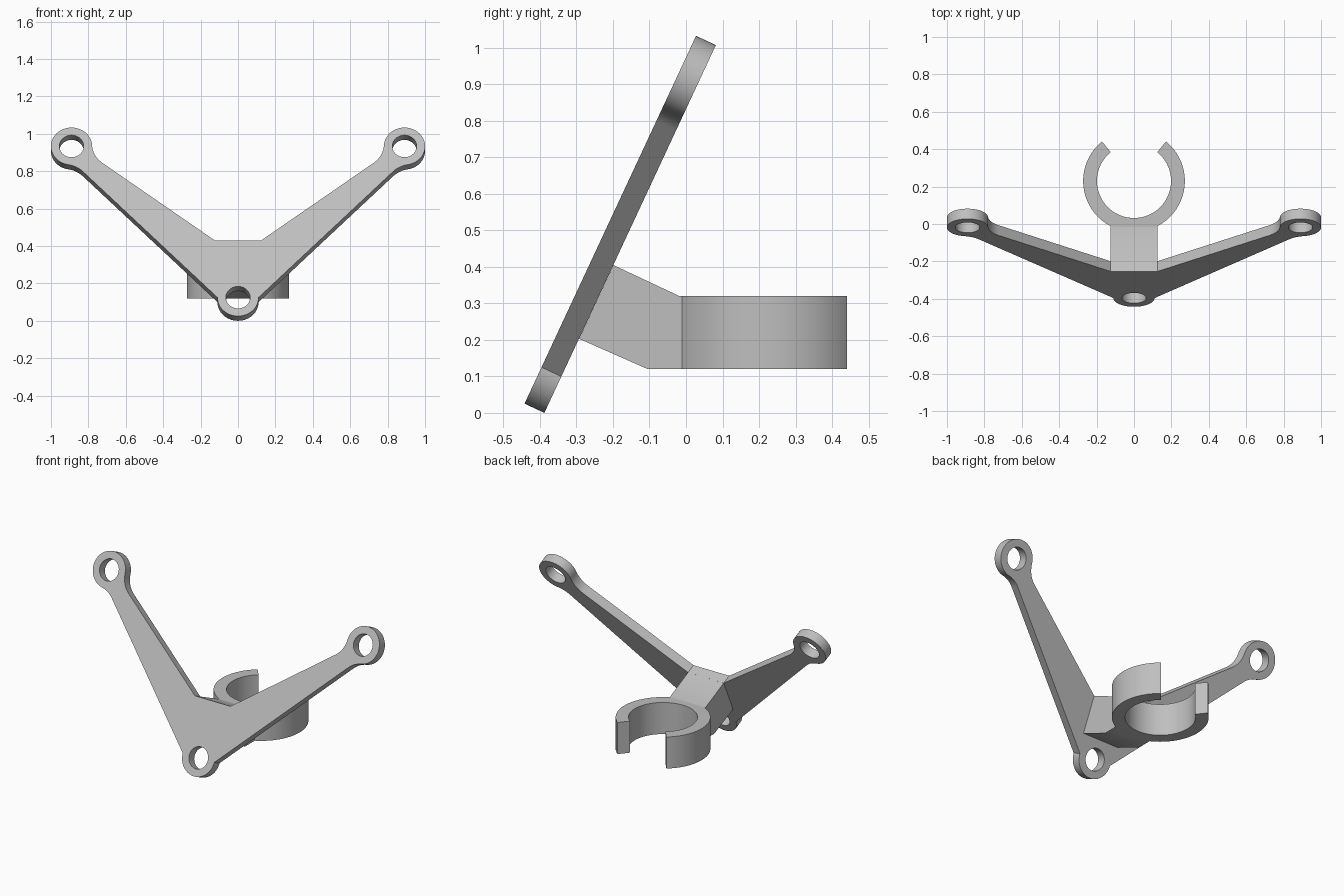
import bpy, bmesh, math
from math import sin, cos, pi, radians
from mathutils import Matrix, Vector

cube = bpy.data.objects.get("Cube")
if cube:
    bpy.data.objects.remove(cube, do_unlink=True)

grey = bpy.data.materials.new("light_grey")
grey.use_nodes = True
colour = (0.52, 0.52, 0.52, 1)
grey.diffuse_color = colour
grey.node_tree.nodes["Principled BSDF"].inputs["Base Color"].default_value = colour


def arc(centre, radius, a0, a1, steps):
    return [Vector((centre[0] + radius * cos(a0 + (a1 - a0) * i / steps),
                    centre[1] + radius * sin(a0 + (a1 - a0) * i / steps)))
            for i in range(steps + 1)]


def angle(v):
    return math.atan2(v.y, v.x)


def clean(points):
    """Drop repeated neighbours from a closed outline."""
    return [p for i, p in enumerate(points) if (p - points[i - 1]).length > 1e-4]


def prism(name, loops, depth, matrix):
    """Extrude a flat outline, with optional holes, along local z."""
    bm = bmesh.new()
    edges = []
    for loop in loops:
        verts = [bm.verts.new((p[0], p[1], 0)) for p in loop]
        edges += [bm.edges.new((verts[i - 1], verts[i])) for i in range(len(verts))]
    if len(loops) > 1:
        bmesh.ops.triangle_fill(bm, edges=edges, use_beauty=True)
    else:
        bm.faces.new(verts)
    ext = bmesh.ops.extrude_face_region(bm, geom=bm.faces[:])
    moved = [g for g in ext["geom"] if isinstance(g, bmesh.types.BMVert)]
    bmesh.ops.translate(bm, verts=moved, vec=(0, 0, depth))
    bm.transform(matrix)
    bmesh.ops.recalc_face_normals(bm, faces=bm.faces[:])
    mesh = bpy.data.meshes.new(name)
    bm.to_mesh(mesh)
    bm.free()
    mesh.materials.append(grey)
    obj = bpy.data.objects.new(name, mesh)
    bpy.context.collection.objects.link(obj)
    return obj


def smooth(obj):
    bpy.ops.object.select_all(action='DESELECT')
    obj.select_set(True)
    bpy.context.view_layer.objects.active = obj
    bpy.ops.object.shade_smooth_by_angle(angle=radians(30))


# Sloping V plate with three eyelets
R, HOLE, FILLET = 0.11, 0.065, 0.14
low_eye, side_eye = Vector((0, R)), Vector((0.89, 1.002))


def fillet(start, toward, side):
    """Arc blending a straight arm edge into the side eyelet."""
    t = (toward - start).normalized()
    n = Vector((-t.y, t.x)) * side
    h = FILLET - (side_eye - start).dot(n)
    centre = side_eye + n * h - t * math.sqrt((R + FILLET) ** 2 - h * h)
    a0 = angle(-n)
    a1 = angle(side_eye - centre)
    turn = (a1 - a0 + pi) % (2 * pi) - pi
    return arc(centre, FILLET, a0, a0 + turn, 10)


notch = Vector((0.125, 0.447))
lower = fillet(Vector((R, R)), Vector((0.82, 0.843)), -1)
upper = fillet(notch, Vector((0.727, 0.905)), 1)
a0 = angle(lower[-1] - side_eye)
a1 = angle(upper[-1] - side_eye) % (2 * pi)
half = (arc(low_eye, R, -pi / 2, 0, 14) + lower
        + arc(side_eye, R, a0, a1, 40) + upper[::-1] + [notch])
outline = clean(half + [Vector((-p.x, p.y)) for p in reversed(half)])
holes = [arc(c, HOLE, 0, 2 * pi, 40)[:-1]
         for c in (low_eye, side_eye, (-side_eye.x, side_eye.y))]
tilt = radians(25)
slope = (Matrix.Translation((0, -0.388, 0))
         @ Matrix.Rotation(pi / 2 - tilt, 4, 'X'))
plate = prism("mounting_plate", [outline] + holes, 0.06, slope)
smooth(plate)

# Open ring clamp, gap facing the back
ring_centre, gap = (0, 0.23), radians(51)
start, end = pi - gap, 2 * pi + gap
ring = (arc(ring_centre, 0.272, start, end, 64)
        + arc(ring_centre, 0.198, end, start, 64))
clamp = prism("clamp_ring", [ring], 0.2, Matrix.Translation((0, 0, 0.12)))

# Stem joining the plate to the clamp
side_profile = [(-0.293, 0.203), (-0.105, 0.12), (0, 0.12),
                (0, 0.32), (-0.018, 0.32), (-0.199, 0.405)]
across = Matrix(((0, 0, 1, -0.125), (1, 0, 0, 0), (0, 1, 0, 0), (0, 0, 0, 1)))
stem = prism("stem", [side_profile], 0.25, across)
stem.hide_render = True
stem.hide_set(True)

# Weld the stem into the clamp
weld = clamp.modifiers.new("weld_stem", 'BOOLEAN')
weld.operation, weld.solver, weld.object = 'UNION', 'EXACT', stem
clamp.name = "clamp_with_stem"
bpy.context.view_layer.objects.active = clamp
bpy.ops.object.modifier_apply(modifier=weld.name)
bpy.data.objects.remove(stem, do_unlink=True)
smooth(clamp)
